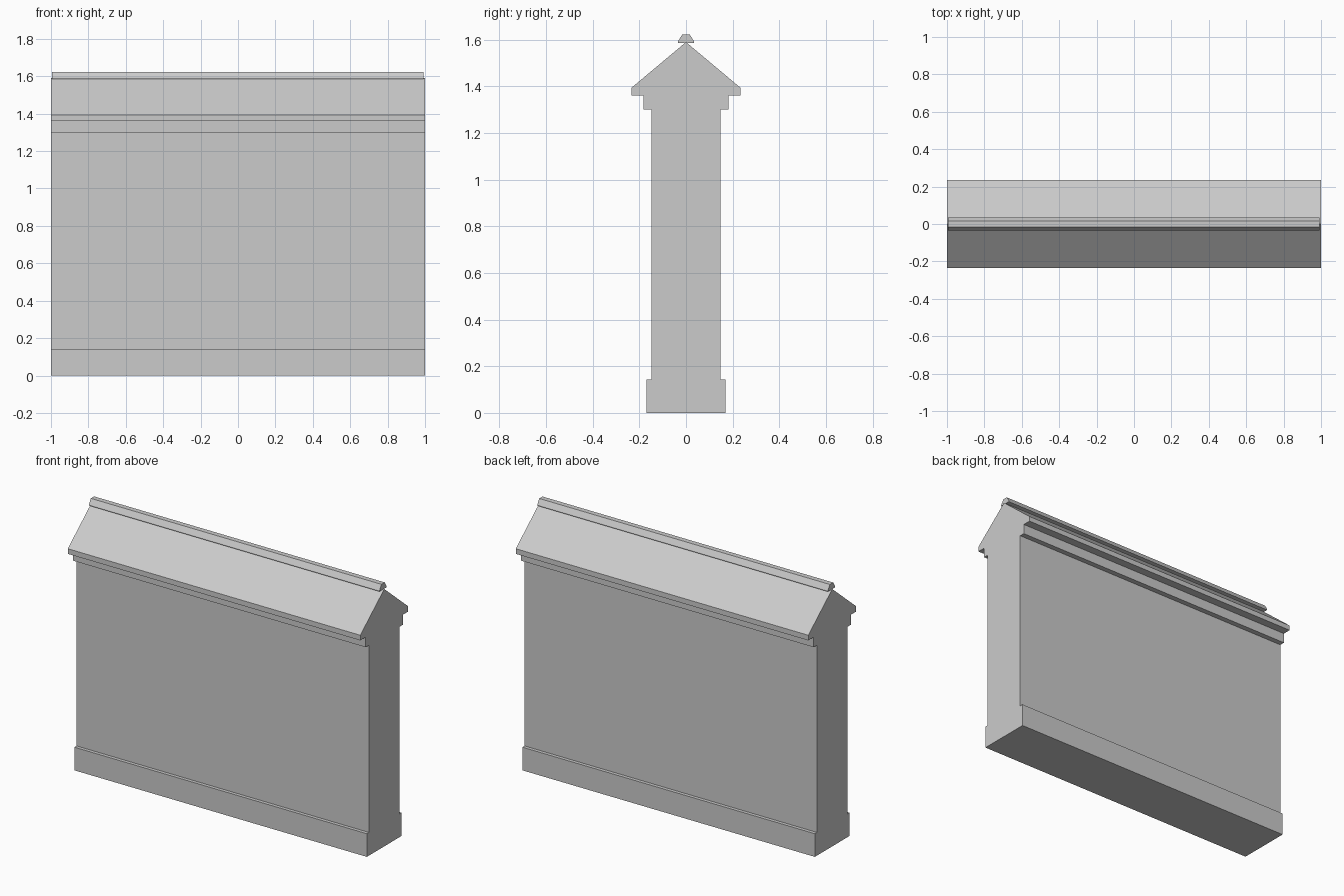
import bpy
import bmesh

cube = bpy.data.objects.get("Cube")
if cube:
    bpy.data.objects.remove(cube, do_unlink=True)

stone = bpy.data.materials.new("light_grey_stone")
stone.use_nodes = True
grey = (0.6, 0.6, 0.6, 1)
stone.diffuse_color = grey
stone.node_tree.nodes["Principled BSDF"].inputs["Base Color"].default_value = grey


def extrude_profile(name, half, x0, x1):
    """Mirror a (y, z) half profile across y = 0 and extrude it along x."""
    outline = half + [(-y, z) for y, z in reversed(half) if y > 0]
    bm = bmesh.new()
    face = bm.faces.new([bm.verts.new((x0, y, z)) for y, z in outline])
    ext = bmesh.ops.extrude_face_region(bm, geom=[face], use_keep_orig=True)
    verts = [g for g in ext["geom"] if isinstance(g, bmesh.types.BMVert)]
    bmesh.ops.translate(bm, verts=verts, vec=(x1 - x0, 0, 0))
    bmesh.ops.recalc_face_normals(bm, faces=bm.faces)
    mesh = bpy.data.meshes.new(name)
    bm.to_mesh(mesh)
    bm.free()
    mesh.materials.append(stone)
    obj = bpy.data.objects.new(name, mesh)
    bpy.context.collection.objects.link(obj)
    return obj


# Wall with plinth, stepped cornice and gabled coping
extrude_profile("wall_body", [
    (0.17, 0), (0.17, 0.143),
    (0.149, 0.143), (0.149, 1.30),
    (0.182, 1.30), (0.182, 1.362),
    (0.234, 1.362), (0.234, 1.394),
    (0, 1.59),
], -1, 1)

# Ridge cap along the top of the coping
extrude_profile("ridge_cap", [
    (0.035, 1.586), (0.035, 1.592), (0.016, 1.623),
], -0.995, 0.992)
